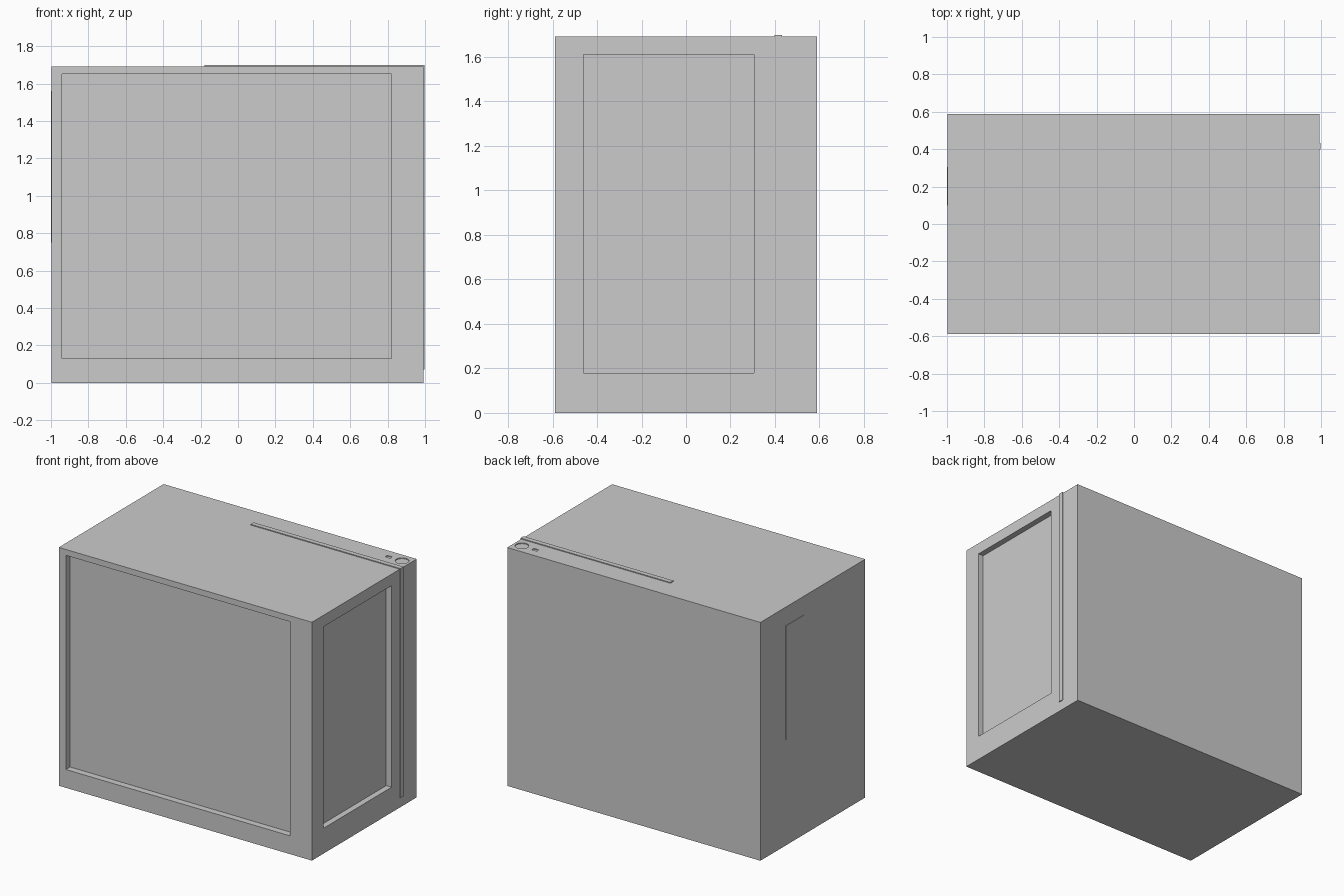
import bpy

if "Cube" in bpy.data.objects:
    bpy.data.objects.remove(bpy.data.objects["Cube"])


def box(name, x, y, z):
    """Axis-aligned box from (min, max) ranges."""
    bpy.ops.mesh.primitive_cube_add(
        size=1, location=[(a + b) / 2 for a, b in (x, y, z)])
    ob = bpy.context.object
    ob.name = name
    ob.scale = [b - a for a, b in (x, y, z)]
    bpy.ops.object.transform_apply(location=False, rotation=False, scale=True)
    return ob


def disc(name, x, y, z, radius, sides=32):
    """Upright cylinder spanning the z range."""
    bpy.ops.mesh.primitive_cylinder_add(
        vertices=sides, radius=radius, depth=z[1] - z[0],
        location=(x, y, (z[0] + z[1]) / 2))
    ob = bpy.context.object
    ob.name = name
    return ob


def cut(target, cutter):
    """Subtract the cutter, then remove it."""
    cutter.hide_render = True
    mod = target.modifiers.new("recess", 'BOOLEAN')
    mod.operation = 'DIFFERENCE'
    mod.solver = 'EXACT'
    mod.object = cutter
    bpy.context.view_layer.objects.active = target
    bpy.ops.object.modifier_apply(modifier=mod.name)
    bpy.data.objects.remove(cutter, do_unlink=True)


L, R = -0.996, 0.992      # left and right faces
F, B = -0.588, 0.588      # front and back faces
TOP = 1.692

# Main body with recessed front and side windows
body = box("case_body", (L, R), (F, B), (0, TOP))
cut(body, box("front_window_cutter", (-0.94, 0.82), (F - 0.1, F + 0.047), (0.13, 1.65)))
cut(body, box("side_window_cutter", (R - 0.042, R + 0.1), (-0.46, 0.305), (0.18, 1.61)))

# Power button well and small port on the top
cut(body, disc("button_cutter", 0.93, 0.512, (TOP - 0.006, TOP + 0.05), 0.044))
cut(body, box("port_cutter", (0.805, 0.845), (0.50, 0.525), (TOP - 0.006, TOP + 0.05)))

# Raised light strip running over the top and down the right side
strip_y = (0.398, 0.432)
box("top_strip", (-0.18, 0.998), strip_y, (TOP - 0.005, 1.698))
box("side_strip", (R - 0.005, 0.998), strip_y, (0.07, TOP - 0.005))

# Rear connector plate on the left side
box("connector_plate", (-1.0, L + 0.005), (0.10, 0.305), (0.75, 1.56))
